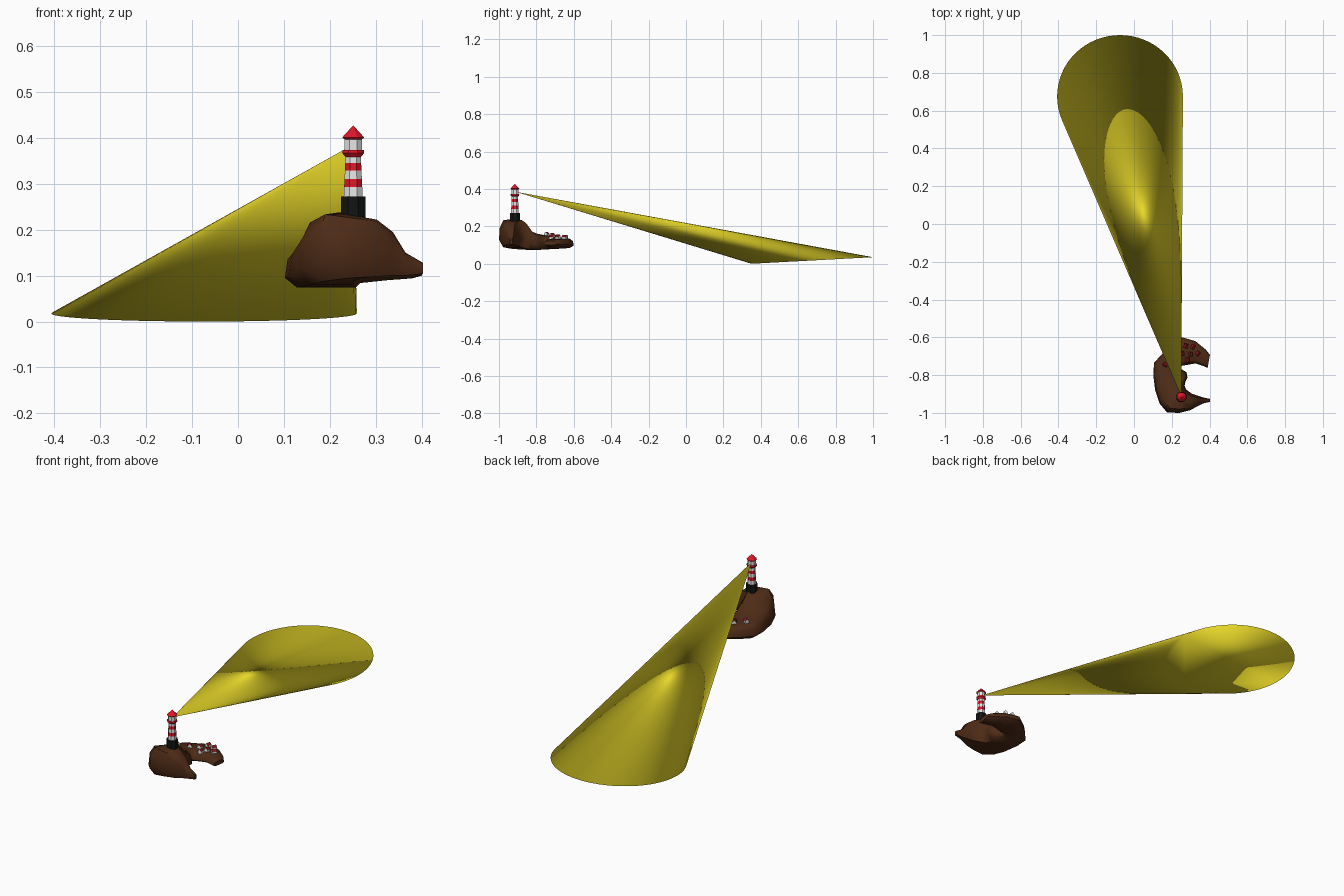
import bpy, bmesh, math
from mathutils import Vector
from mathutils.bvhtree import BVHTree

if "Cube" in bpy.data.objects:
    bpy.data.objects.remove(bpy.data.objects["Cube"])


def material(name, rgb):
    m = bpy.data.materials.new(name)
    m.diffuse_color = (*rgb, 1)
    m.use_nodes = True
    m.node_tree.nodes["Principled BSDF"].inputs["Base Color"].default_value = m.diffuse_color
    return m


ROCK = material("rock brown", (0.075, 0.024, 0.008))
BEAM = material("light yellow", (0.80, 0.68, 0.022))
RED = material("bright red", (0.75, 0.008, 0.022))
DARK_RED = material("roof dark red", (0.30, 0.008, 0.012))
WHITE = material("white", (0.80, 0.80, 0.80))
BLACK = material("black", (0.006, 0.007, 0.007))


def finish(name, bm, mats, angle=None):
    bmesh.ops.recalc_face_normals(bm, faces=bm.faces)
    me = bpy.data.meshes.new(name)
    bm.to_mesh(me)
    bm.free()
    for m in mats:
        me.materials.append(m)
    ob = bpy.data.objects.new(name, me)
    bpy.context.collection.objects.link(ob)
    if angle is not None:
        bpy.ops.object.select_all(action='DESELECT')
        ob.select_set(True)
        bpy.context.view_layer.objects.active = ob
        bpy.ops.object.shade_smooth_by_angle(angle=math.radians(angle))
    return ob


def bridge(bm, a, b, mat=0):
    n = len(a)
    for i in range(n):
        f = bm.faces.new((a[i], a[(i + 1) % n], b[(i + 1) % n], b[i]))
        f.material_index = mat


def lathe(name, centre, bands, mats, sides=8):
    """bands: (lower radius, lower z, upper radius, upper z, material index)."""
    bm = bmesh.new()

    def ring(r, z):
        return [bm.verts.new((centre[0] + r * math.cos(math.tau * (i + .5) / sides),
                              centre[1] + r * math.sin(math.tau * (i + .5) / sides), z))
                for i in range(sides)]
    first = top = None
    for r0, z0, r1, z1, mat in bands:
        low, high = ring(r0, z0), ring(r1, z1)
        bridge(bm, low, high, mat)
        first, top = first or low, high
    bm.faces.new(first)
    bm.faces.new(top).material_index = bands[-1][4]
    bmesh.ops.remove_doubles(bm, verts=bm.verts, dist=0.0002)
    return finish(name, bm, mats)


# Light beam: closed oblique cone, smooth all over
APEX = Vector((0.25, -0.912, 0.385))
bm = bmesh.new()
N = 64
tip = bm.verts.new(APEX)
rim = []
for i in range(N):
    a = math.tau * i / N
    rim.append(bm.verts.new((-0.074 + 0.333 * math.cos(a), 0.675 + 0.325 * math.sin(a),
                             0.0175 + 0.0175 * math.sin(a))))
for i in range(N):
    bm.faces.new((rim[i], rim[(i + 1) % N], tip))
bm.faces.new(rim)
for f in bm.faces:
    f.smooth = True
finish("light_beam", bm, [BEAM])

# Hooked rock: cross-sections (outer x, y, inner x, y, bottom z, top z) lofted round the bay
SECTIONS = [
    (.403, -.942, .403, -.926, .104, .128),
    (.365, -.950, .365, -.918, .100, .150),
    (.335, -.965, .340, -.910, .100, .195),
    (.300, -.985, .305, -.898, .098, .222),
    (.240, -1.00, .275, -.875, .095, .230),
    (.175, -.998, .268, -.855, .088, .238),
    (.135, -.950, .272, -.835, .080, .220),
    (.112, -.880, .283, -.812, .075, .175),
    (.102, -.800, .278, -.785, .074, .160),
    (.106, -.735, .250, -.768, .077, .152),
    (.165, -.670, .245, -.752, .080, .145),
    (.255, -.600, .270, -.748, .084, .136),
    (.325, -.620, .325, -.738, .090, .134),
    (.380, -.665, .375, -.755, .094, .130),
    (.402, -.692, .390, -.762, .100, .122),
]
PROFILE = [(-1, .25), (-.93, .72), (-.68, .97), (0, 1), (.68, .97), (.93, .72),
           (1, .25), (.7, 0), (-.7, 0)]
bm = bmesh.new()
rings = []
for ox, oy, ix, iy, z0, z1 in SECTIONS:
    o, q = Vector((ox, oy, 0)), Vector((ix, iy, 0))
    ring = []
    for t, h in PROFILE:
        p = o.lerp(q, (t + 1) / 2)
        p.z = z0 + (z1 - z0) * h
        ring.append(bm.verts.new(p))
    rings.append(ring)
for a, b in zip(rings, rings[1:]):
    bridge(bm, a, b)
bm.faces.new(rings[0])
bm.faces.new(rings[-1])
bmesh.ops.recalc_face_normals(bm, faces=bm.faces)
ground = BVHTree.FromBMesh(bm)
finish("rock", bm, [ROCK], 50)

# Lighthouse: black foot, striped tower, gallery, lantern and roof
C = (0.251, -0.915)
lathe("tower_foot", C, [(.029, .19, .0285, .272, 0)], [BLACK])


def tower_r(z):
    return .0225 - .0045 * (z - .27) / .09


levels = [.270, .293, .311, .329, .345, .364]
lathe("striped_tower", C, [(tower_r(a), a, tower_r(b), b, i % 2)
                           for i, (a, b) in enumerate(zip(levels, levels[1:]))], [WHITE, RED])
lathe("gallery", C, [(.0185, .359, .026, .367, 0), (.026, .367, .025, .374, 0)], [RED])
lathe("lantern", C, [(.0205, .373, .0205, .400, 0)], [WHITE])
lathe("tower_roof", C, [(.0205, .397, .026, .401, 0), (.026, .401, .0005, .427, 0)], [RED])

# Village: small white houses with gabled red roofs
HOUSES = [(.165, -.745, 60), (.215, -.715, 35), (.255, -.685, 10), (.275, -.645, -15),
          (.300, -.690, 5), (.312, -.650, -30), (.338, -.685, -40), (.285, -.720, 0)]


def house(i, x, y, turn):
    hit = ground.ray_cast(Vector((x, y, 1)), Vector((0, 0, -1)))[0]
    z = hit.z - .004 if hit else .13
    w, d, wall, ridge = .010, .012, .014, .024
    c, s = math.cos(math.radians(turn)), math.sin(math.radians(turn))
    bm = bmesh.new()

    def end(yy):
        pts = [(-w, 0), (w, 0), (w, wall), (0, ridge), (-w, wall)]
        return [bm.verts.new((x + px * c - yy * s, y + px * s + yy * c, z + pz))
                for px, pz in pts]
    a, b = end(-d), end(d)
    bridge(bm, a, b)
    bm.faces.new(a)
    bm.faces.new(b)
    bm.normal_update()
    for f in bm.faces:   # sloping faces are roof
        f.material_index = 1 if .2 < abs(f.normal.z) < .95 else 0
    finish(f"house_{i}", bm, [WHITE, DARK_RED])


for i, h in enumerate(HOUSES, 1):
    house(i, *h)
